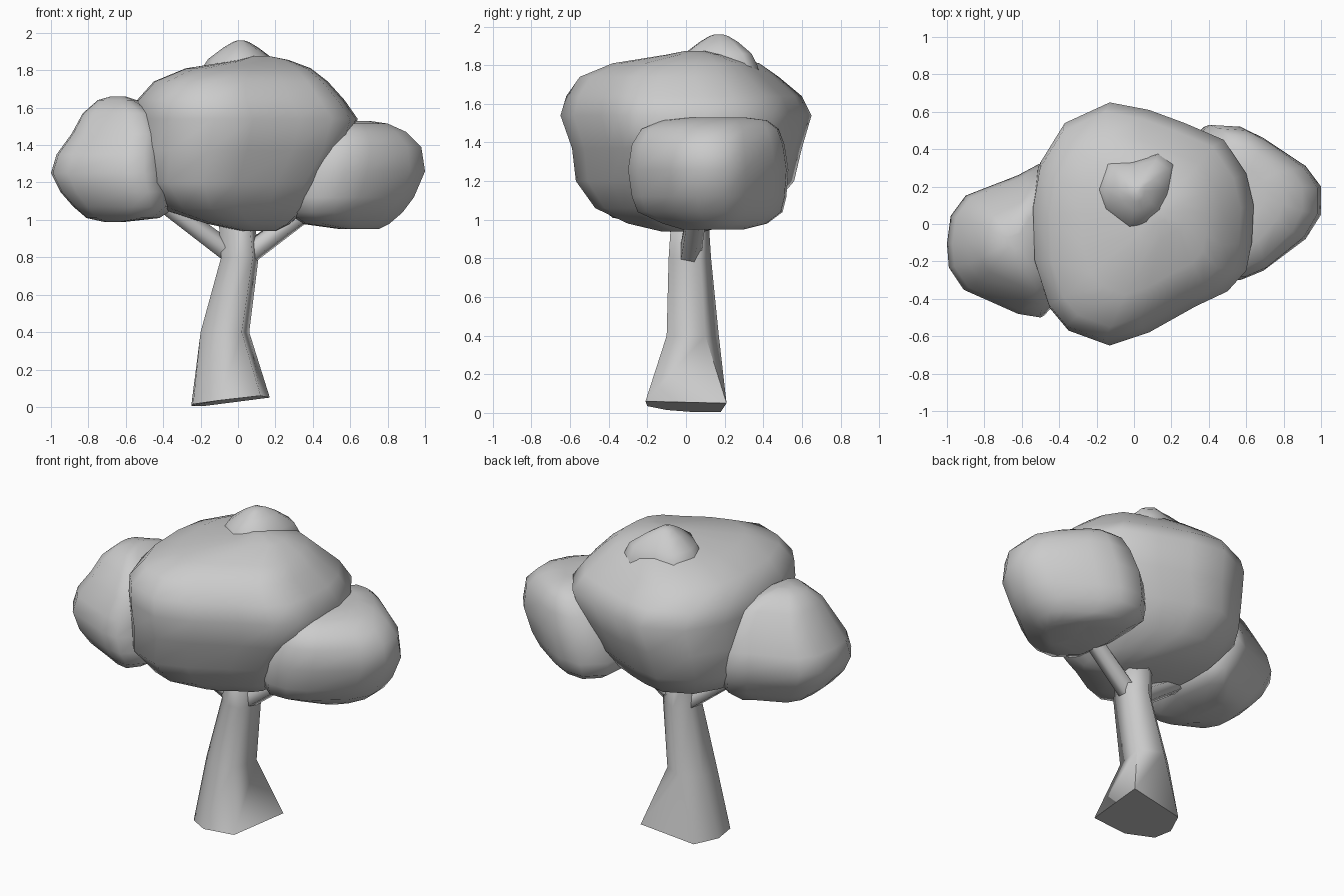
import bpy
import bmesh
import math
from mathutils import Vector

default_cube = bpy.data.objects.get("Cube")
if default_cube:
    bpy.data.objects.remove(default_cube, do_unlink=True)

# One plain colour for the whole tree
grey = bpy.data.materials.new("plain_grey")
grey.use_nodes = True
colour = (0.6, 0.6, 0.6, 1)
grey.diffuse_color = colour
grey.node_tree.nodes["Principled BSDF"].inputs["Base Color"].default_value = colour


def finish(name, bm, sharp_angle):
    """Turn a bmesh into a smooth shaded object."""
    bmesh.ops.recalc_face_normals(bm, faces=bm.faces)
    mesh = bpy.data.meshes.new(name)
    bm.to_mesh(mesh)
    bm.free()
    mesh.materials.append(grey)
    obj = bpy.data.objects.new(name, mesh)
    bpy.context.collection.objects.link(obj)
    bpy.ops.object.select_all(action="DESELECT")
    obj.select_set(True)
    bpy.context.view_layer.objects.active = obj
    bpy.ops.object.shade_smooth_by_angle(angle=math.radians(sharp_angle))
    return obj


def bridge(bm, loops):
    """Join neighbouring vertex loops with quads and cap both ends."""
    for lower, upper in zip(loops, loops[1:]):
        for i in range(len(lower)):
            j = (i + 1) % len(lower)
            bm.faces.new((lower[i], lower[j], upper[j], upper[i]))
    bm.faces.new(loops[0])
    bm.faces.new(loops[-1])


def loft(name, plan, rings, sharp_angle=80, foot=None):
    """Stretch a plan outline to the bounds (z, x min, x max, y min, y max) of each ring.
    An optional foot loop of 3D points goes below the first ring."""
    xs, ys = zip(*plan)
    unit = [((x - min(xs)) / (max(xs) - min(xs)),
             (y - min(ys)) / (max(ys) - min(ys))) for x, y in plan]
    bm = bmesh.new()
    loops = []
    if foot:
        loops.append([bm.verts.new(point) for point in foot])
    for z, left, right, front, back in rings:
        loops.append([bm.verts.new((left + u * (right - left),
                                    front + v * (back - front), z)) for u, v in unit])
    bridge(bm, loops)
    return finish(name, bm, sharp_angle)


def branch(name, start, end, start_radius, end_radius, sides=5):
    """Tapered limb between two points."""
    start, end = Vector(start), Vector(end)
    turn = (end - start).to_track_quat("Z", "Y")
    bm = bmesh.new()
    loops = []
    for centre, radius in ((start, start_radius), (end, end_radius)):
        angles = [math.tau * i / sides for i in range(sides)]
        loops.append([bm.verts.new(centre + turn @ Vector(
            (radius * math.cos(a), radius * math.sin(a), 0))) for a in angles])
    bridge(bm, loops)
    return finish(name, bm, 75)


# Leaning trunk with a flared, slanted foot
loft("trunk",
     [(.02, -.1), (.06, .1), (-.08, .17), (-.18, .09), (-.2, -.03), (-.1, -.1)],
     [(.4, -.2, .06, -.1, .17),
      (.8, -.09, .11, -.09, .13),
      (1.1, -.11, .08, -.07, .11)],
     sharp_angle=86,
     foot=[(.12, -.21, .06), (.17, .21, .05), (-.18, .18, .005),
           (-.25, .03, .005), (-.24, -.1, .015), (-.1, -.2, .035)])

# Side branches
branch("left_branch", (.06, .02, .82), (.42, .06, 1.09), .06, .055)
branch("right_branch", (-.04, .02, .82), (-.43, -.1, 1.11), .06, .05)

# Main crown
loft("main_crown",
     [(.64, .1), (.6, .27), (.48, .45), (.27, .54), (.08, .61), (-.13, .65),
      (-.37, .54), (-.5, .33), (-.54, .1), (-.53, -.2), (-.45, -.45), (-.35, -.57),
      (-.13, -.65), (.08, -.58), (.33, -.44), (.5, -.36), (.6, -.25), (.63, -.1)],
     [(.94, .02, .2, -.13, .1),
      (.98, -.17, .28, -.3, .25),
      (1.06, -.42, .37, -.47, .44),
      (1.2, -.54, .48, -.57, .56),
      (1.37, -.55, .59, -.59, .6),
      (1.54, -.54, .64, -.65, .65),
      (1.64, -.54, .57, -.62, .6),
      (1.74, -.45, .48, -.55, .48),
      (1.81, -.28, .39, -.38, .38),
      (1.855, 0, .27, -.1, .2),
      (1.875, .08, .17, 0, .1)])

# Lower crown lobes on each side
loft("left_crown",
     [(1, .2), (.92, .31), (.7, .46), (.58, .52), (.42, .53), (.3, .42), (.27, .1),
      (.32, -.2), (.45, -.3), (.58, -.3), (.7, -.25), (.92, -.08), (1, .05)],
     [(.95, .55, .75, -.02, .3),
      (.98, .33, .81, -.12, .42),
      (1.04, .24, .88, -.25, .5),
      (1.12, .23, .94, -.28, .52),
      (1.26, .25, 1, -.3, .53),
      (1.39, .32, .98, -.28, .51),
      (1.47, .39, .9, -.23, .48),
      (1.515, .47, .8, -.12, .42),
      (1.53, .55, .7, .02, .3)])
loft("right_crown",
     [(-1, -.1), (-.99, -.23), (-.91, -.35), (-.62, -.48), (-.5, -.5), (-.41, -.4),
      (-.34, -.1), (-.4, .25), (-.51, .33), (-.62, .27), (-.9, .16), (-.98, .05)],
     [(.99, -.72, -.6, -.25, .05),
      (1.01, -.81, -.42, -.38, .18),
      (1.07, -.88, -.33, -.45, .25),
      (1.15, -.95, -.33, -.49, .29),
      (1.25, -1, -.34, -.5, .32),
      (1.35, -.97, -.35, -.48, .3),
      (1.46, -.89, -.36, -.43, .25),
      (1.57, -.83, -.42, -.35, .17),
      (1.64, -.75, -.54, -.24, .06),
      (1.66, -.68, -.6, -.14, -.04)])

# Small tuft on top
loft("top_tuft",
     [(.21, .32), (.13, .37), (0, .34), (-.12, .33), (-.17, .2), (-.14, .1),
      (-.02, 0), (.08, .01), (.17, .08), (.2, .2)],
     [(1.7, -.22, .24, -.06, .39),
      (1.8, -.2, .21, -.03, .37),
      (1.86, -.16, .19, -.01, .34),
      (1.92, -.08, .11, .07, .27),
      (1.95, -.03, .06, .12, .22),
      (1.96, 0, .03, .15, .19)])
